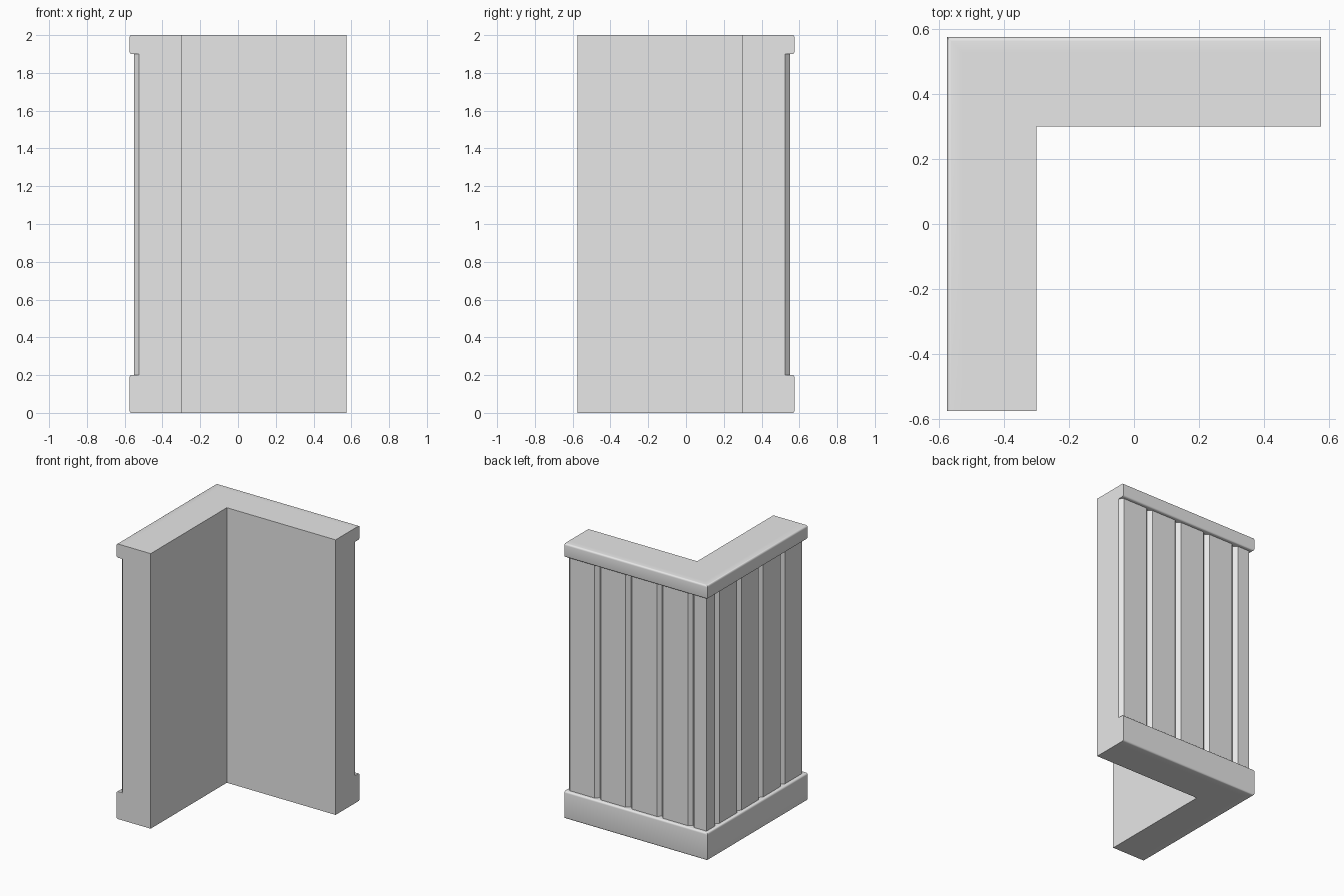
import bpy, bmesh, math

cube = bpy.data.objects.get("Cube")
if cube:
    bpy.data.objects.remove(cube, do_unlink=True)

HALF = 0.575      # outer reach of the trim and both wall ends
INNER = 0.30      # inside face of the wall
CORE = 0.525      # outside face of the wall behind the boards
BOARD = 0.55      # outside face of the boards
LOW, HIGH, TOP = 0.2, 1.9, 2.0
CHAMFER = BOARD - CORE
WIDTH = 0.25

grey = bpy.data.materials.new("plain_grey")
grey.use_nodes = True
grey.diffuse_color = (0.8, 0.8, 0.8, 1)
grey.node_tree.nodes["Principled BSDF"].inputs["Base Color"].default_value = (0.8, 0.8, 0.8, 1)


def finish(name, bm, smooth=False):
    bmesh.ops.recalc_face_normals(bm, faces=bm.faces)
    mesh = bpy.data.meshes.new(name)
    bm.to_mesh(mesh)
    bm.free()
    mesh.materials.append(grey)
    obj = bpy.data.objects.new(name, mesh)
    bpy.context.collection.objects.link(obj)
    if smooth:
        bpy.ops.object.select_all(action="DESELECT")
        obj.select_set(True)
        bpy.context.view_layer.objects.active = obj
        bpy.ops.object.shade_smooth_by_angle(angle=math.radians(40))
    return obj


def prism(name, outline, z0, z1):
    bm = bmesh.new()
    face = bm.faces.new([bm.verts.new((x, y, z0)) for x, y in outline])
    ext = bmesh.ops.extrude_face_region(bm, geom=[face], use_keep_orig=True)
    verts = [g for g in ext["geom"] if isinstance(g, bmesh.types.BMVert)]
    bmesh.ops.translate(bm, verts=verts, vec=(0, 0, z1 - z0))
    return finish(name, bm)


def across(points):
    """Mirror an outline over the corner diagonal."""
    return [(-y, -x) for x, y in points]


def molding(name, z0, z1, radius=0.013, steps=4):
    """Rounded strip swept round the outside of the corner."""
    profile = [(CORE, z0)]
    for zc, start in ((z0 + radius, -90), (z1 - radius, 0)):
        for i in range(steps + 1):
            a = math.radians(start + 90 * i / steps)
            profile.append((HALF - radius + radius * math.cos(a), zc + radius * math.sin(a)))
    profile.append((CORE, z1))
    bm = bmesh.new()
    rings = [[bm.verts.new((*place(d), z)) for d, z in profile]
             for place in (lambda d: (HALF, d), lambda d: (-d, d), lambda d: (-d, -HALF))]
    n = len(profile)
    for a, b in zip(rings, rings[1:]):
        for i in range(n):
            j = (i + 1) % n
            bm.faces.new((a[i], a[j], b[j], b[i]))
    bm.faces.new(rings[0])
    bm.faces.new(rings[-1])
    return finish(name, bm, smooth=True)


# L-shaped wall core
prism("wall_core", [(HALF, INNER), (HALF, CORE), (-CORE, CORE),
                    (-CORE, -HALF), (-INNER, -HALF), (-INNER, INNER)], 0, TOP)

# Base and cap moldings
molding("base_molding", 0, LOW)
molding("cap_molding", HIGH, TOP)

# Chamfered vertical boards on both outer faces
for k in range(4):
    x1 = HALF - k * WIDTH
    x0 = x1 - WIDTH
    outline = [(x1, CORE), (x1 - CHAMFER, BOARD), (x0 + CHAMFER, BOARD), (x0, CORE)]
    prism(f"back_board_{k + 1}", outline, LOW, HIGH)
    prism(f"side_board_{k + 1}", across(outline), LOW, HIGH)

# Corner board wrapping both faces
edge = HALF - 4 * WIDTH
half = [(edge, CORE), (edge - CHAMFER, BOARD)]
prism("corner_board", half + [(-BOARD, BOARD)] + across(half)[::-1] + [(-CORE, CORE)], LOW, HIGH)
